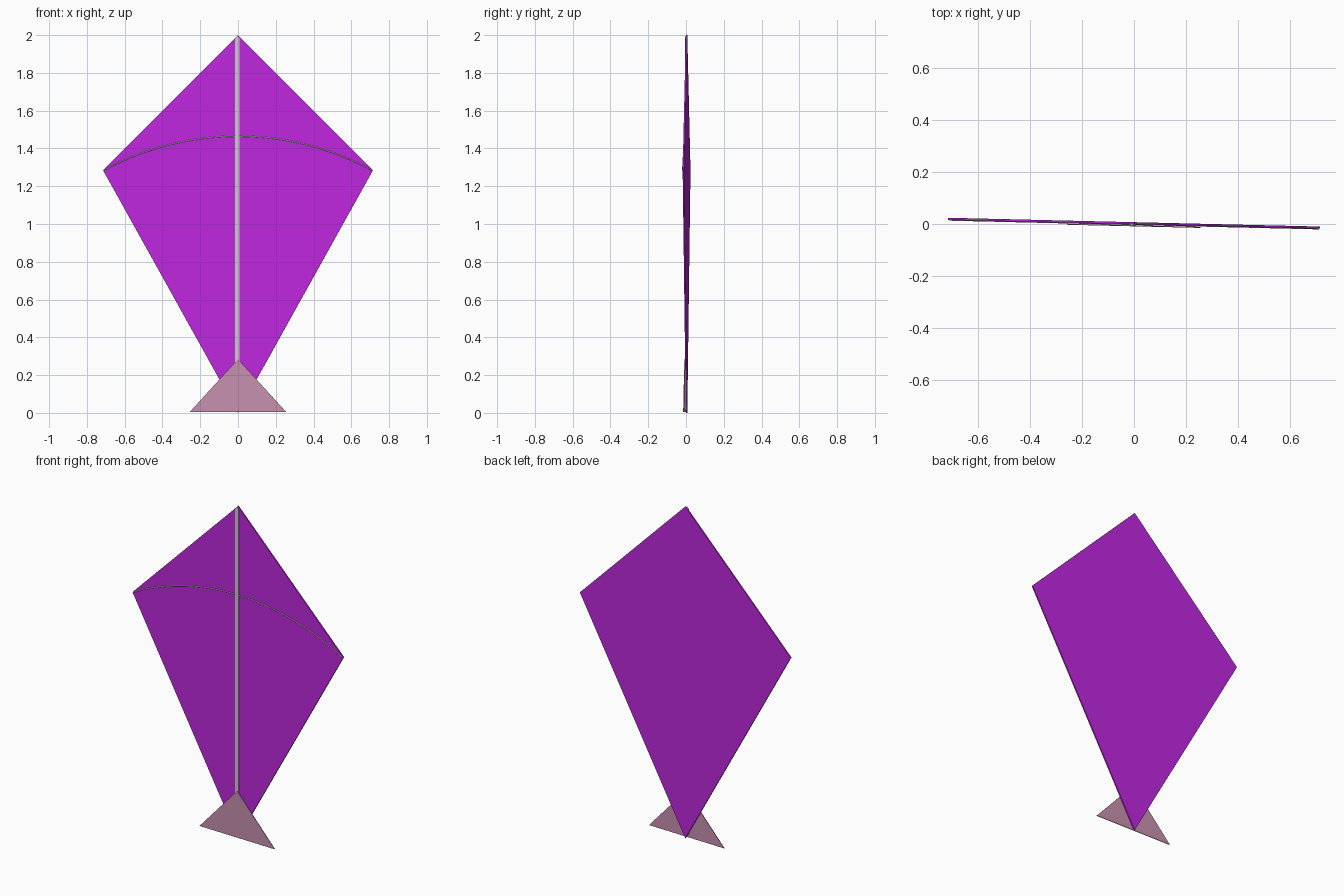
import bpy, bmesh, math

if "Cube" in bpy.data.objects:
    bpy.data.objects.remove(bpy.data.objects["Cube"])

TILT = math.radians(-1.35)  # whole kite is turned slightly about z


def mat(name, col):
    m = bpy.data.materials.new(name)
    m.diffuse_color = (*col, 1)
    m.use_nodes = True
    m.node_tree.nodes["Principled BSDF"].inputs["Base Color"].default_value = m.diffuse_color
    return m


def plate(name, outline, y0, y1, material=None):
    """Flat panel with an x/z outline, running from y0 (front) to y1 (back)."""
    bm = bmesh.new()
    face = bm.faces.new([bm.verts.new((x, y0, z)) for x, z in outline])
    ext = bmesh.ops.extrude_face_region(bm, geom=[face])
    for v in ext["geom"]:
        if isinstance(v, bmesh.types.BMVert):
            v.co.y = y1
    bmesh.ops.recalc_face_normals(bm, faces=bm.faces)
    me = bpy.data.meshes.new(name)
    bm.to_mesh(me)
    bm.free()
    ob = bpy.data.objects.new(name, me)
    bpy.context.collection.objects.link(ob)
    ob.rotation_euler.z = TILT
    if material:
        me.materials.append(material)
    return ob


purple = mat("purple_sail", (0.52, 0.02, 0.73))
pink = mat("pink_tail", (0.58, 0.28, 0.43))

# Diamond sail
plate("sail", [(0, 0), (0.715, 1.285), (0, 2), (-0.715, 1.285)],
      -0.001, 0.007, purple)

# Vertical spine on the front
plate("spine", [(-0.015, 0.02), (0.007, 0.02), (0.007, 1.985), (-0.004, 1.996),
                (-0.015, 1.985)], -0.006, 0.0)

# Triangular tail in front of the bottom corner
plate("tail", [(-0.255, 0.005), (0.255, 0.005), (0, 0.285)],
      -0.009, -0.005, pink)

# Arched cross bow
half, rise, top = 0.71, 0.18, 1.465
radius = (half ** 2 + rise ** 2) / (2 * rise)
span = math.asin(half / radius)
cu = bpy.data.curves.new("bow", "CURVE")
cu.dimensions = "3D"
cu.bevel_depth = 0.003
cu.bevel_resolution = 1
cu.use_fill_caps = True
N = 24
sp = cu.splines.new("POLY")
sp.points.add(N)
for i, p in enumerate(sp.points):
    a = span * (2 * i / N - 1)
    p.co = (radius * math.sin(a), -0.001, top - radius * (1 - math.cos(a)), 1)
bow = bpy.data.objects.new("bow", cu)
bpy.context.collection.objects.link(bow)
bow.rotation_euler.z = TILT
